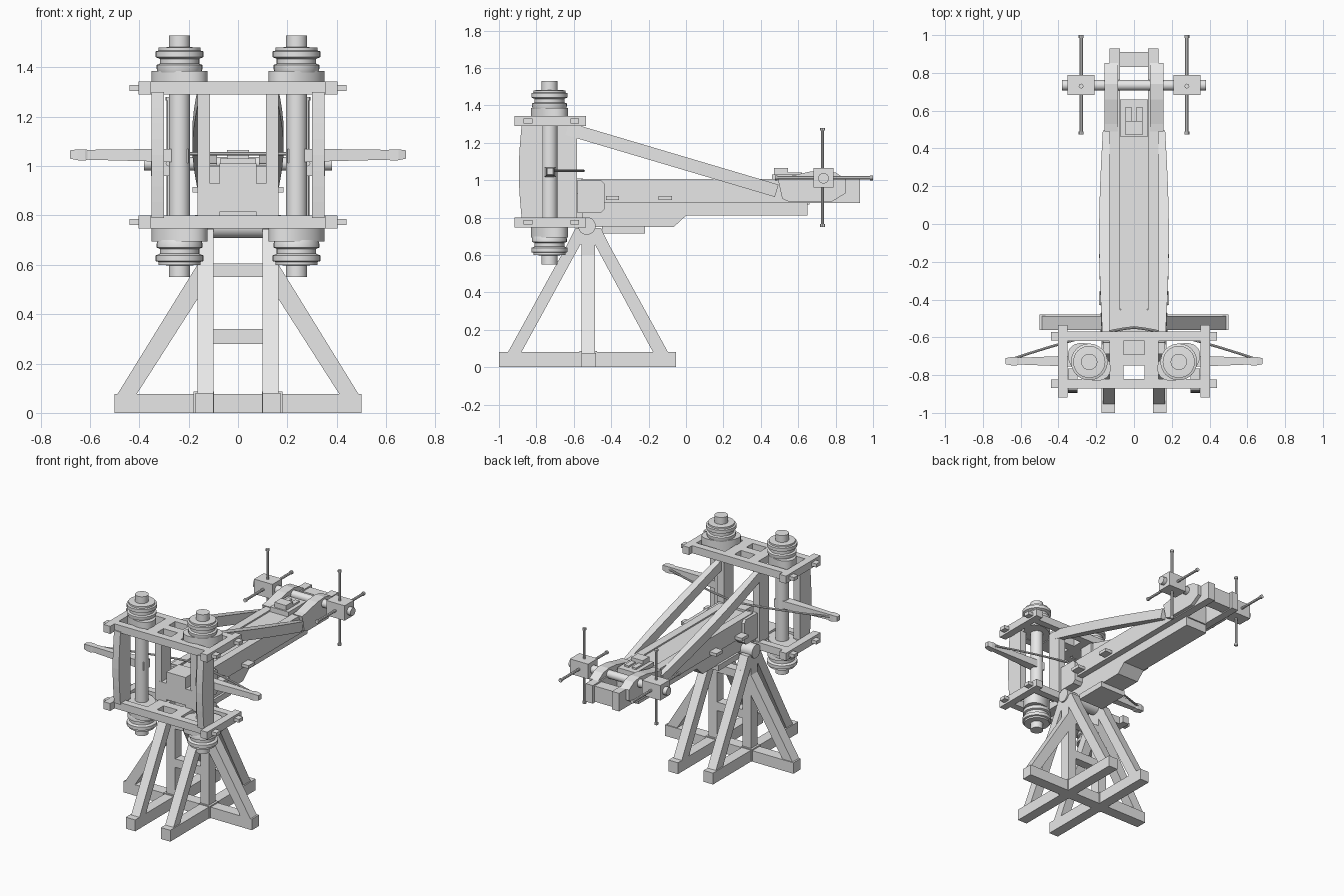
import bpy, bmesh, math
from mathutils import Vector

if "Cube" in bpy.data.objects:
    bpy.data.objects.remove(bpy.data.objects["Cube"])

grey = bpy.data.materials.new("plain_grey")
grey.diffuse_color = (0.8, 0.8, 0.8, 1)
grey.use_nodes = True
grey.node_tree.nodes["Principled BSDF"].inputs["Base Color"].default_value = grey.diffuse_color


def finish(name, bm, smooth=False):
    bmesh.ops.recalc_face_normals(bm, faces=bm.faces)
    me = bpy.data.meshes.new(name)
    bm.to_mesh(me)
    bm.free()
    ob = bpy.data.objects.new(name, me)
    bpy.context.collection.objects.link(ob)
    me.materials.append(grey)
    if smooth:
        bpy.ops.object.select_all(action='DESELECT')
        ob.select_set(True)
        bpy.context.view_layer.objects.active = ob
        bpy.ops.object.shade_smooth_by_angle(angle=math.radians(35))
    return ob


def loft(name, rings, smooth=False):
    """Skin a list of equal-length point rings and cap both ends."""
    bm = bmesh.new()
    vs = [[bm.verts.new(p) for p in r] for r in rings]
    n = len(vs[0])
    for a, b in zip(vs, vs[1:]):
        for i in range(n):
            j = (i + 1) % n
            bm.faces.new((a[i], a[j], b[j], b[i]))
    bm.faces.new(vs[0])
    bm.faces.new(vs[-1])
    return finish(name, bm, smooth)


def prism(name, pts, axis, lo, hi):
    """Extrude a profile along x (points y,z) or along y (points x,z)."""
    if axis == 'x':
        return loft(name, [[(d, a, b) for a, b in pts] for d in (lo, hi)])
    return loft(name, [[(a, d, b) for a, b in pts] for d in (lo, hi)])


def box(name, x0, x1, y0, y1, z0, z1):
    return prism(name, [(y0, z0), (y1, z0), (y1, z1), (y0, z1)], 'x', x0, x1)


def rod(name, p, q, r, n=16):
    p, q = Vector(p), Vector(q)
    rot = (q - p).to_track_quat('Z', 'Y')
    ring = [rot @ Vector((r * math.cos(t), r * math.sin(t), 0))
            for t in (2 * math.pi * i / n for i in range(n))]
    return loft(name, [[c + v for v in ring] for c in (p, q)], n > 8)


def sbox(name, s, x0, x1, *r):
    return box(name, min(s * x0, s * x1), max(s * x0, s * x1), *r)


# Stand: shared parts
box("base_crossbar", -0.5, 0.5, -0.56, -0.48, 0, 0.077)
for z0, z1 in ((0.28, 0.34), (0.55, 0.605)):
    box("stand_rung", -0.1, 0.1, -0.555, -0.49, z0, z1)
rod("pivot_axle", (-0.175, -0.53, 0.755), (0.175, -0.53, 0.755), 0.047, 24)

# Stock: side rails, centre slab, keel and slider
prism("stock_keel", [(-0.58, 0.75), (-0.065, 0.75), (0, 0.81), (0.65, 0.81),
                     (0.65, 0.88), (-0.58, 0.88)], 'x', -0.085, 0.085)
box("stock_slab", -0.075, 0.075, -0.56, 0.66, 0.87, 0.995)
box("stock_nose", -0.075, 0.075, -0.69, -0.55, 0.815, 1.01)
box("rear_tie", -0.075, 0.075, 0.83, 0.91, 0.885, 0.995)
box("under_block", -0.1, 0.1, -0.45, -0.22, 0.715, 0.755)
box("slider", -0.072, 0.072, 0.46, 0.66, 0.99, 1.03)
box("trigger_block", -0.045, 0.045, 0.47, 0.545, 1.03, 1.065)
for s in (-1, 1):
    sbox("trigger_cheek", s, 0.012, 0.045, 0.545, 0.62, 1.03, 1.042)

# Frame centre plates with two openings, joining the long beams
for z0, z1 in ((0.748, 0.80), (1.29, 1.343)):
    for y0, y1 in ((-0.87, -0.82), (-0.62, -0.57)):
        box("frame_beam", -0.353, 0.353, y0, y1, z0, z1)
        box("frame_tenon", -0.44, 0.44, y0 + 0.002, y1 - 0.002, z0 + 0.014, z1 - 0.014)
    box("frame_bridge", -0.055, 0.055, -0.75, -0.69, z0, z1)

# Torsion bundle profile: radius, height above the frame's middle
COLLAR = [(0.088, 0.34), (0.093, 0.355), (0.093, 0.37), (0.08, 0.375), (0.08, 0.395),
          (0.097, 0.402), (0.097, 0.425), (0.085, 0.428), (0.085, 0.44),
          (0.05, 0.442)]
BX, BY, MID = 0.237, -0.73, 1.04

for s in (-1, 1):
    # Stand: side beams, posts and raking legs
    sbox("base_beam", s, 0.10, 0.173, -1.0, -0.053, 0, 0.08)
    sbox("post_foot", s, 0.098, 0.18, -0.57, -0.475, 0, 0.086)
    sbox("stand_post", s, 0.10, 0.165, -0.56, -0.487, 0.08, 0.70)
    prism("stand_head", [(-0.635, 0.655), (-0.412, 0.655), (-0.455, 0.745),
                         (-0.59, 0.745)], 'x', s * 0.10, s * 0.165)
    prism("front_leg", [(-0.952, 0.08), (-0.88, 0.08), (-0.565, 0.656),
                        (-0.635, 0.656)], 'x', s * 0.10, s * 0.165)
    prism("rear_leg", [(-0.096, 0.08), (-0.176, 0.08), (-0.487, 0.656),
                       (-0.412, 0.656)], 'x', s * 0.10, s * 0.165)
    prism("side_leg", [(s * 0.488, 0.077), (s * 0.41, 0.077), (s * 0.165, 0.46),
                       (s * 0.165, 0.60)], 'y', -0.56, -0.487)

    # Stock sides
    sbox("stock_rail", s, 0.075, 0.13, -0.56, 0.93, 0.878, 1.005)
    sbox("nose_cheek", s, 0.075, 0.135, -0.69, -0.55, 0.80, 0.93)
    prism("stock_cheek", [(-0.58, 0.825), (-0.455, 0.825), (-0.435, 0.845), (-0.435, 0.98),
                          (-0.455, 1.0), (-0.58, 1.0)], 'x', s * 0.07, s * 0.15)
    for y in (-0.393, -0.11):
        sbox("stock_peg", s, 0.12, 0.185, y - 0.036, y + 0.036, 0.893, 0.915)
    prism("windlass_cheek", [(0.49, 1.01), (0.515, 0.90), (0.55, 0.885), (0.78, 0.885),
                             (0.853, 0.93), (0.853, 1.005), (0.80, 1.04), (0.74, 1.052),
                             (0.66, 1.045), (0.53, 1.015)], 'x', s * 0.085, s * 0.155)

    # Windlass: hub boxes with crossed hand spikes
    sbox("windlass_hub", s, 0.21, 0.352, 0.682, 0.788, 0.96, 1.065)
    for p, q in (((0.28, 0.73, 0.75), (0.28, 0.73, 1.28)),
                 ((0.28, 0.475, 1.012), (0.28, 1.0, 1.012))):
        p, q = Vector((s * p[0], *p[1:])), Vector((s * q[0], *q[1:]))
        d = (q - p).normalized() * 0.015
        rod("hand_spike", p, q, 0.009, 8)
        rod("spike_end", p, p + d, 0.013, 8)
        rod("spike_end", q - d, q, 0.013, 8)

    # Frame ends, openings and posts
    for z0, z1 in ((0.748, 0.80), (1.29, 1.343)):
        sbox("frame_end", s, 0.352, 0.403, -0.918, -0.535, z0, z1)
        sbox("frame_side_plate", s, 0.055, 0.13, -0.83, -0.61, z0, z1)
    sbox("inner_post", s, 0.113, 0.165, -0.688, -0.582, 0.79, 1.30)
    bulge = [(-0.878 - 0.016 * math.sin(math.pi * i / 8), 0.79 + 0.51 * i / 8)
             for i in range(9)]
    prism("outer_post", bulge + [(-0.765, 1.30), (-0.765, 0.79)], 'x', s * 0.30, s * 0.35)

    # Torsion bundle, washers and collars above and below
    rod("torsion_bundle", (s * BX, BY, 0.55), (s * BX, BY, 1.53), 0.043, 32)
    for up in (-1, 1):
        def disc(r, h, n=32):
            return [(s * BX + r * math.cos(2 * math.pi * i / n),
                     BY + r * math.sin(2 * math.pi * i / n), MID + up * h) for i in range(n)]
        loft("collar", [disc(r, h) for r, h in COLLAR], True)
        # Washer is an oval turned toward the outer rear corner
        a = math.radians(-35) * -s
        oval = []
        for i in range(32):
            t = 2 * math.pi * i / 32
            u, v = 0.125 * math.cos(t), 0.085 * math.sin(t)
            oval.append((s * BX + u * math.cos(a) - v * math.sin(a),
                         BY + u * math.sin(a) + v * math.cos(a)))
        loft("washer", [[(x, y, MID + up * h) for x, y in oval] for h in (0.255, 0.346)], True)

    # Throwing arm, tapering to a notched tip
    arm = []
    for x, hy, z0, z1 in ((0.20, 0.034, 1.012, 1.07), (0.30, 0.03, 1.018, 1.07),
                          (0.61, 0.018, 1.026, 1.066), (0.62, 0.022, 1.022, 1.068),
                          (0.65, 0.022, 1.024, 1.068), (0.68, 0.016, 1.03, 1.064)):
        arm.append([(s * x, -0.726 - hy, z0), (s * x, -0.726 + hy, z0),
                    (s * x, -0.726 + hy, z1), (s * x, -0.726 - hy, z1)])
    loft("throwing_arm", arm)

    # Diagonal brace, bowed slightly outward
    brace = []
    for i in range(9):
        t = i / 8
        y, z = -0.635 + 1.12 * t, 1.275 - 0.332 * t
        o = 0.165 + 0.02 * math.sin(math.pi * t)
        brace.append([(s * 0.13, y - 0.01, z - 0.033), (s * o, y - 0.01, z - 0.033),
                      (s * o, y + 0.01, z + 0.033), (s * 0.13, y + 0.01, z + 0.033)])
    loft("diagonal_brace", brace)

# Windlass shaft
rod("windlass_shaft", (-0.38, 0.735, 1.01), (0.38, 0.735, 1.01), 0.028, 24)

# Bowstring swept between the arm tips, drawn toward the rear
path = [(0.64 * i / 12, -0.548 - 0.165 * abs(i / 12) ** 1.3, 1.05) for i in range(-12, 13)]
rings = []
for x, y, z in path:
    rings.append([(x, y + 0.007 * math.cos(k * math.pi / 4), z + 0.007 * math.sin(k * math.pi / 4))
                  for k in range(8)])
loft("bowstring", rings, True)
